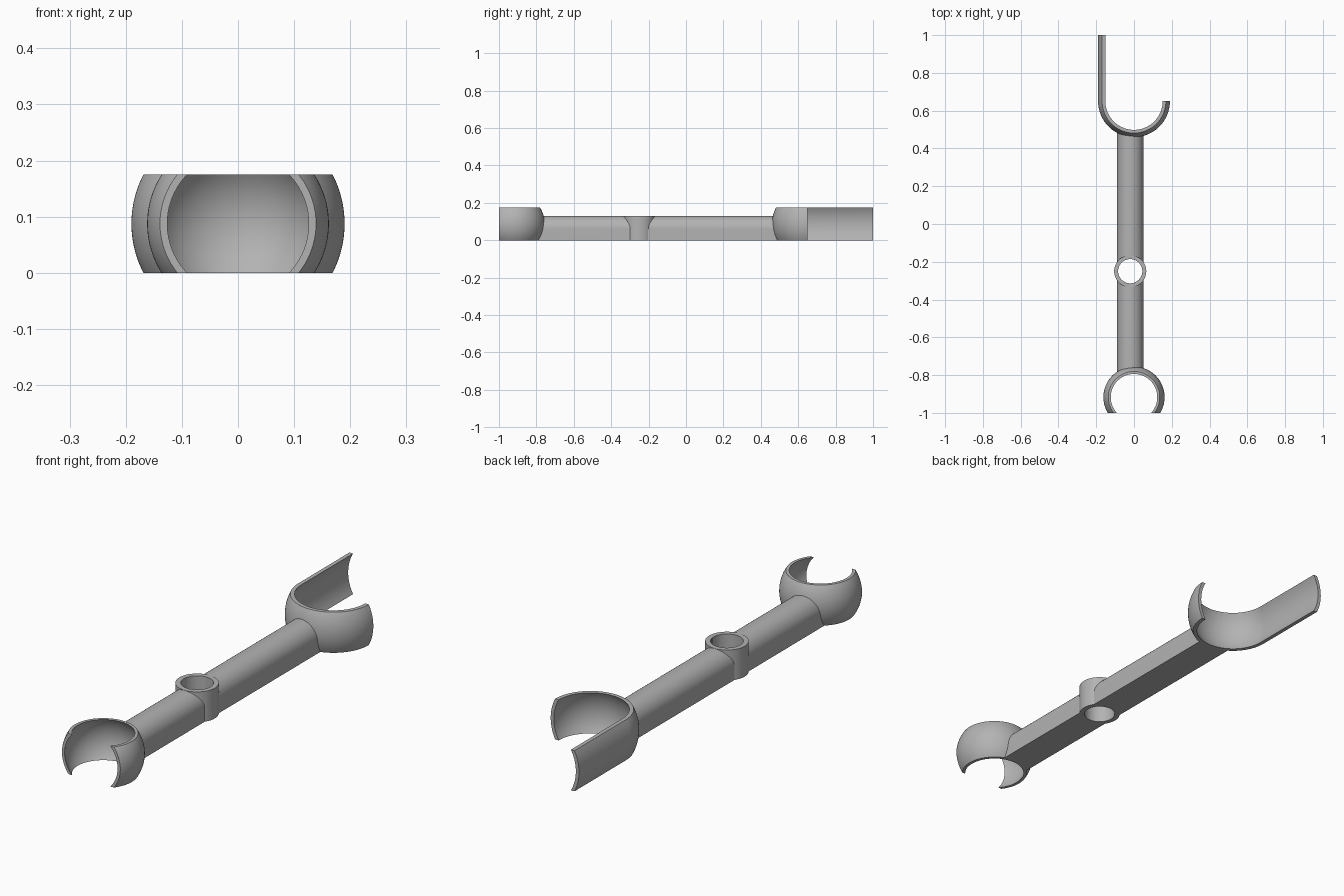
import bpy, bmesh
from math import sin, cos, pi, sqrt, asin, radians
from mathutils import Vector

cube = bpy.data.objects.get("Cube")
if cube:
    bpy.data.objects.remove(cube)

HEIGHT = 0.175
MID = HEIGHT / 2
BAR_X, BAR_R, BAR_H = -0.02, 0.07, 0.13
BOSS_Y, BOSS_R, HOLE_R = -0.25, 0.085, 0.064
SMALL_Y, SMALL_R, SMALL_IN = -0.917, 0.162, 0.151
BIG_Y, BIG_R, BIG_IN = 0.65, 0.19, 0.175

grey = bpy.data.materials.new("plain grey")
grey.use_nodes = True
colour = (0.45, 0.45, 0.45, 1)
grey.diffuse_color = colour
grey.node_tree.nodes["Principled BSDF"].inputs["Base Color"].default_value = colour


def finish(name, bm):
    bmesh.ops.recalc_face_normals(bm, faces=bm.faces)
    mesh = bpy.data.meshes.new(name)
    bm.to_mesh(mesh)
    bm.free()
    obj = bpy.data.objects.new(name, mesh)
    bpy.context.collection.objects.link(obj)
    mesh.materials.append(grey)
    return obj


def smooth(obj):
    bpy.ops.object.select_all(action='DESELECT')
    obj.select_set(True)
    bpy.context.view_layer.objects.active = obj
    bpy.ops.object.shade_smooth_by_angle(angle=radians(30))


def loft(rings, closed=False):
    """Skin equal-sized rings of points; cap the ends unless closed."""
    bm = bmesh.new()
    loops = [[bm.verts.new(p) for p in ring] for ring in rings]
    pairs = list(zip(loops, loops[1:]))
    if closed:
        pairs.append((loops[-1], loops[0]))
    for a, b in pairs:
        for i in range(len(a)):
            j = (i + 1) % len(a)
            bm.faces.new((a[i], a[j], b[j], b[i]))
    if not closed:
        bm.faces.new(loops[0])
        bm.faces.new(loops[-1])
    return bm


def shell_section(outer, inner, steps=20):
    """Radius and height of a spherical shell cut flat above and below."""
    def arc(r):
        lim = asin(MID / r)
        return [(r * cos(t), MID + r * sin(t))
                for t in (lim * (2 * i / steps - 1) for i in range(steps + 1))]
    return arc(outer) + arc(inner)[::-1]


def swept(section, y, start, end, steps=72):
    """Section placed at steps around a vertical axis."""
    rings = []
    for i in range(steps + 1):
        t = radians(start + (end - start) * i / steps)
        rings.append([(r * cos(t), y + r * sin(t), z) for r, z in section])
    return rings


def cylinder(name, r, z0, z1):
    circle = [(r * cos(2 * pi * i / 64), r * sin(2 * pi * i / 64)) for i in range(64)]
    return finish(name, loft([[(BAR_X + x, BOSS_Y + y, z) for x, y in circle]
                              for z in (z0, z1)]))


def ball(name, y, r):
    bm = bmesh.new()
    bmesh.ops.create_uvsphere(bm, u_segments=72, v_segments=36, radius=r)
    bmesh.ops.translate(bm, verts=bm.verts, vec=(0, y, MID))
    return finish(name, bm)


def boolean(obj, cutter, operation):
    mod = obj.modifiers.new(cutter.name, 'BOOLEAN')
    mod.operation, mod.solver, mod.object = operation, 'EXACT', cutter
    bpy.context.view_layer.objects.active = obj
    bpy.ops.object.modifier_apply(modifier=mod.name)
    bpy.data.objects.remove(cutter)


# Small socket: part ring trimmed flat across its mouth
bm = loft(swept(shell_section(SMALL_R, SMALL_IN), SMALL_Y, -60, 240))
cut = bmesh.ops.bisect_plane(bm, geom=bm.verts[:] + bm.edges[:] + bm.faces[:],
                             plane_co=(0, -1, 0), plane_no=(0, 1, 0), clear_inner=True)
bmesh.ops.holes_fill(bm, edges=[e for e in cut["geom_cut"]
                                if isinstance(e, bmesh.types.BMEdge)])
smooth(finish("small_socket", bm))

# Large socket: half ring whose right side runs on as a straight arm
section = shell_section(BIG_R, BIG_IN)
arm_end = [(-r, 1, z) for r, z in section]
smooth(finish("large_socket_and_arm", loft([arm_end] + swept(section, BIG_Y, 180, 360))))

# Bar: flat base and walls under a round top
wall = BAR_H - BAR_R
profile = [(-BAR_R, 0)] + [(-BAR_R * cos(pi * i / 40), wall + BAR_R * sin(pi * i / 40))
                           for i in range(41)] + [(BAR_R, 0)]
bar = finish("bar_with_boss", loft([[(BAR_X + x, y, z) for x, z in profile]
                                    for y in (SMALL_Y + 0.08, BIG_Y - 0.1)]))

# Pierced boss on the bar, and bar ends hollowed to fit the sockets
boolean(bar, cylinder("boss", BOSS_R, 0, BAR_H + 0.001), 'UNION')
boolean(bar, cylinder("boss_hole", HOLE_R, -0.1, 0.3), 'DIFFERENCE')
boolean(bar, ball("small_hollow", SMALL_Y, (SMALL_R + SMALL_IN) / 2), 'DIFFERENCE')
boolean(bar, ball("large_hollow", BIG_Y, (BIG_R + BIG_IN) / 2), 'DIFFERENCE')
smooth(bar)
